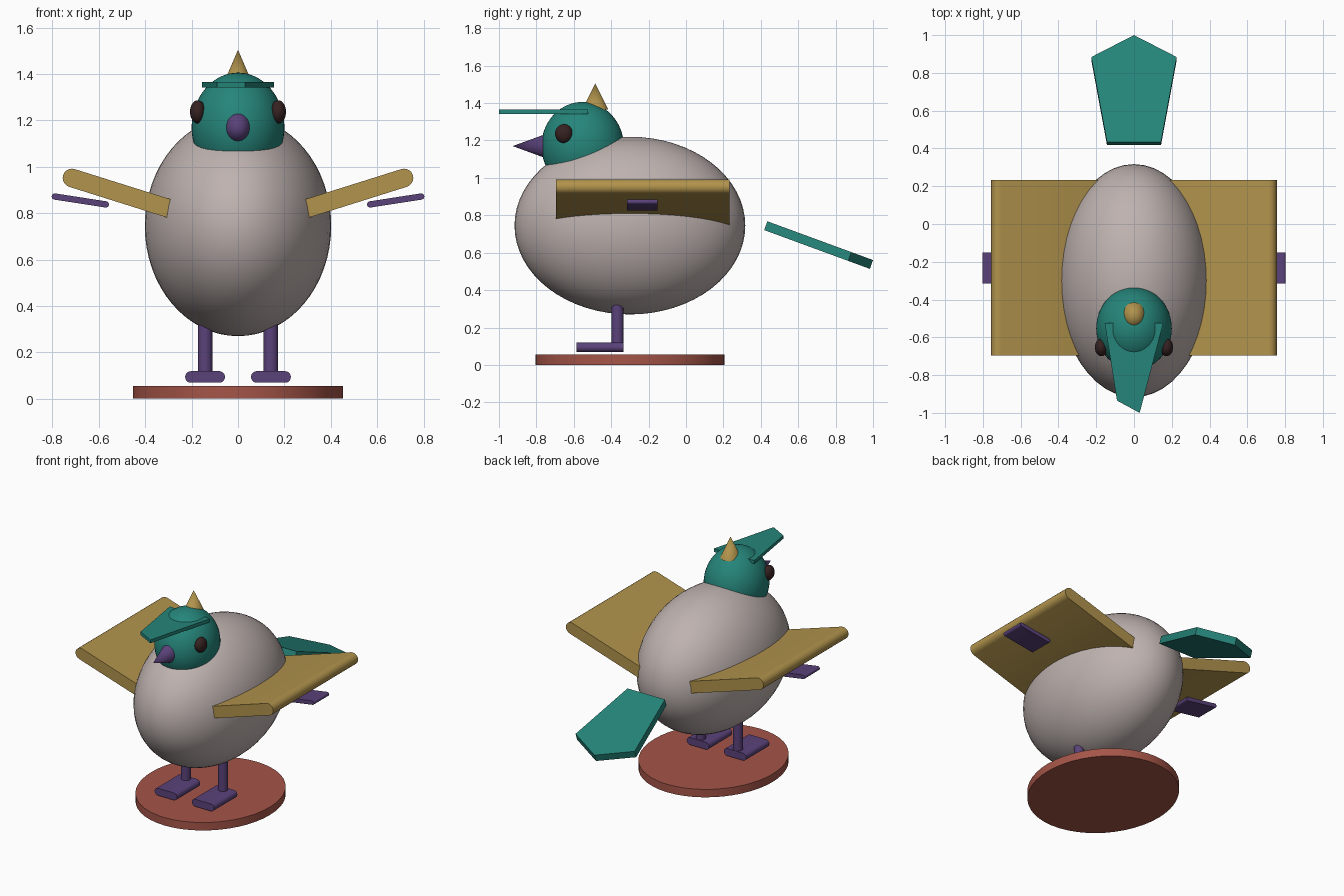
import bpy, bmesh, math
from mathutils import Matrix

if "Cube" in bpy.data.objects:
    bpy.data.objects.remove(bpy.data.objects["Cube"])


def material(name, r, g, b):
    def lin(c):
        c /= 255
        return c / 12.92 if c <= 0.04045 else ((c + 0.055) / 1.055) ** 2.4
    m = bpy.data.materials.new(name)
    m.diffuse_color = (lin(r), lin(g), lin(b), 1)
    m.use_nodes = True
    m.node_tree.nodes["Principled BSDF"].inputs["Base Color"].default_value = m.diffuse_color
    return m


GREY = material("warm_grey", 190, 178, 175)
TEAL = material("teal", 37, 133, 122)
GOLD = material("gold", 177, 147, 76)
PURPLE = material("purple", 90, 66, 122)
RED = material("brick_red", 165, 85, 72)
BROWN = material("dark_brown", 54, 34, 33)


def finish(name, bm, mat):
    bmesh.ops.recalc_face_normals(bm, faces=bm.faces)
    me = bpy.data.meshes.new(name)
    bm.to_mesh(me)
    bm.free()
    me.materials.append(mat)
    ob = bpy.data.objects.new(name, me)
    bpy.context.collection.objects.link(ob)
    bpy.ops.object.select_all(action='DESELECT')
    ob.select_set(True)
    bpy.context.view_layer.objects.active = ob
    bpy.ops.object.shade_smooth_by_angle(angle=math.radians(35))
    return ob


def ellipsoid(name, loc, radii, mat):
    bm = bmesh.new()
    bmesh.ops.create_uvsphere(bm, u_segments=48, v_segments=32, radius=1)
    bmesh.ops.scale(bm, vec=radii, verts=bm.verts)
    bmesh.ops.translate(bm, vec=loc, verts=bm.verts)
    return finish(name, bm, mat)


def cone(name, loc, radii, r_top, depth, mat, rot=0.0):
    """Cone or cylinder whose base sits at loc, turned about x by rot."""
    bm = bmesh.new()
    bmesh.ops.create_cone(bm, cap_ends=True, segments=48, radius1=1,
                          radius2=r_top, depth=depth)
    bmesh.ops.translate(bm, vec=(0, 0, depth / 2), verts=bm.verts)
    bmesh.ops.scale(bm, vec=(radii[0], radii[1], 1), verts=bm.verts)
    bmesh.ops.transform(bm, verts=bm.verts,
                        matrix=Matrix.Translation(loc) @ Matrix.Rotation(rot, 4, 'X'))
    return finish(name, bm, mat)


def plate(name, points, offset, mat):
    """Flat outline extruded by an offset vector."""
    bm = bmesh.new()
    face = bm.faces.new([bm.verts.new(p) for p in points])
    out = bmesh.ops.extrude_face_region(bm, geom=[face], use_keep_orig=True)
    moved = [v for v in out["geom"] if isinstance(v, bmesh.types.BMVert)]
    bmesh.ops.translate(bm, vec=offset, verts=moved)
    return finish(name, bm, mat)


def rounded_slab(name, a, b, r, y0, y1, side, mat):
    """Slab with rounded ends, from a to b in x-z, running along y."""
    ang = math.atan2(b[1] - a[1], b[0] - a[0])
    pts = []
    for centre, start in ((b, ang - math.pi / 2), (a, ang + math.pi / 2)):
        for i in range(11):
            t = start + math.pi * i / 10
            pts.append((side * (centre[0] + r * math.cos(t)), y0,
                        centre[1] + r * math.sin(t)))
    return plate(name, pts, (0, y1 - y0, 0), mat)


# Base disc
cone("base_disc", (0, -0.3, 0), (0.453, 0.505), 1, 0.055, RED)

# Body and head
ellipsoid("body", (0, -0.3, 0.745), (0.402, 0.617, 0.475), GREY)
ellipsoid("head", (0, -0.553, 1.17), (0.2, 0.22, 0.236), TEAL)

# Beak and crest
cone("beak", (0, -0.74, 1.17), (0.058, 0.068), 0, 0.187, PURPLE, math.pi / 2)
cone("crest", (0, -0.485, 1.365), (0.06, 0.07), 0, 0.14, GOLD)

# Visor
visor = [(-0.155, -0.525), (0.155, -0.525), (0.03, -1.0), (-0.09, -0.935)]
plate("visor", [(x, y, 1.342) for x, y in visor], (0, 0, 0.023), TEAL)

# Sloping tail
tail = [(-0.143, 0.435), (0.143, 0.435), (0.226, 0.884), (0, 1.0), (-0.226, 0.884)]
plate("tail", [(x, y, 0.768 - 0.367 * (y - 0.435)) for x, y in tail],
      (0, -0.017, -0.047), TEAL)

# Paired parts
for side, tag in ((-1, "left"), (1, "right")):
    ellipsoid(f"eye_{tag}", (side * 0.173, -0.653, 1.237),
              (0.034, 0.047, 0.05), BROWN)
    rounded_slab(f"wing_{tag}", (0.15, 0.774), (0.716, 0.952), 0.04,
                 -0.695, 0.232, side, GOLD)
    rounded_slab(f"wing_pad_{tag}", (0.57, 0.838), (0.79, 0.872), 0.0135,
                 -0.315, -0.152, side, PURPLE)
    cone(f"leg_{tag}", (side * 0.142, -0.366, 0.1), (0.031, 0.031), 1, 0.28, PURPLE)
    rounded_slab(f"foot_{tag}", (0.081, 0.094), (0.203, 0.094), 0.025,
                 -0.585, -0.333, side, PURPLE)
